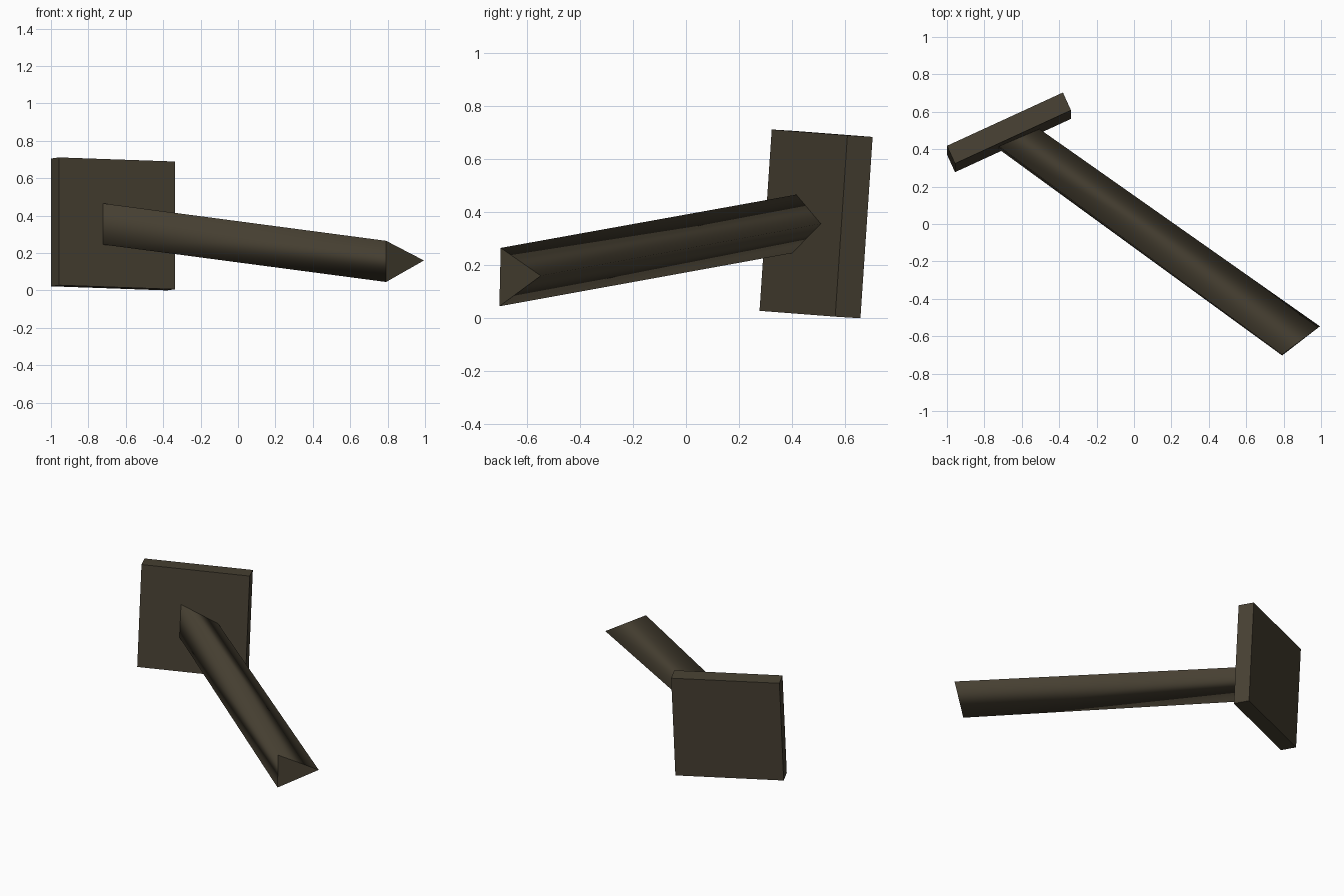
import bpy, bmesh
from mathutils import Vector

if "Cube" in bpy.data.objects:
    bpy.data.objects.remove(bpy.data.objects["Cube"])

mat = bpy.data.materials.new("dark_olive_brown")
mat.diffuse_color = (0.065, 0.053, 0.033, 1)
mat.use_nodes = True
mat.node_tree.nodes["Principled BSDF"].inputs["Base Color"].default_value = mat.diffuse_color


def prism(name, start, end, smooth_sides=False):
    """Closed solid between two matching outlines."""
    bm = bmesh.new()
    a = [bm.verts.new(p) for p in start]
    b = [bm.verts.new(p) for p in end]
    n = len(a)
    bm.faces.new(a)
    bm.faces.new(b[::-1])
    for i in range(n):
        j = (i + 1) % n
        f = bm.faces.new((a[i], b[i], b[j], a[j]))
        f.smooth = smooth_sides
    for cap in (a, b):
        for i in range(n):
            bm.edges.get((cap[i], cap[(i + 1) % n])).smooth = False
    bmesh.ops.recalc_face_normals(bm, faces=bm.faces)
    me = bpy.data.meshes.new(name)
    bm.to_mesh(me)
    bm.free()
    me.materials.append(mat)
    ob = bpy.data.objects.new(name, me)
    bpy.context.collection.objects.link(ob)
    return ob


# Tilted square plate: corner plus width, height and thickness directions
corner = Vector((-0.957, 0.277, 0.028))
w = Vector((0.62, 0.285, -0.022))
h = Vector((0, 0.046, 0.683))
t = Vector((-0.043, 0.095, -0.006))
front = [corner, corner + w, corner + w + h, corner + h]
prism("plate", front, [p + t for p in front])

# Three-sided rod with an oblique end, run a little way into the plate
tip = [Vector(p) for p in ((0.792, -0.698, 0.265), (0.792, -0.703, 0.045), (0.994, -0.547, 0.16))]
root = [Vector(p) for p in ((-0.718, 0.412, 0.465), (-0.72, 0.398, 0.245), (-0.497, 0.502, 0.355))]
root = [p + (p - q) * 0.02 for p, q in zip(root, tip)]
prism("rod", tip, root, smooth_sides=True)
